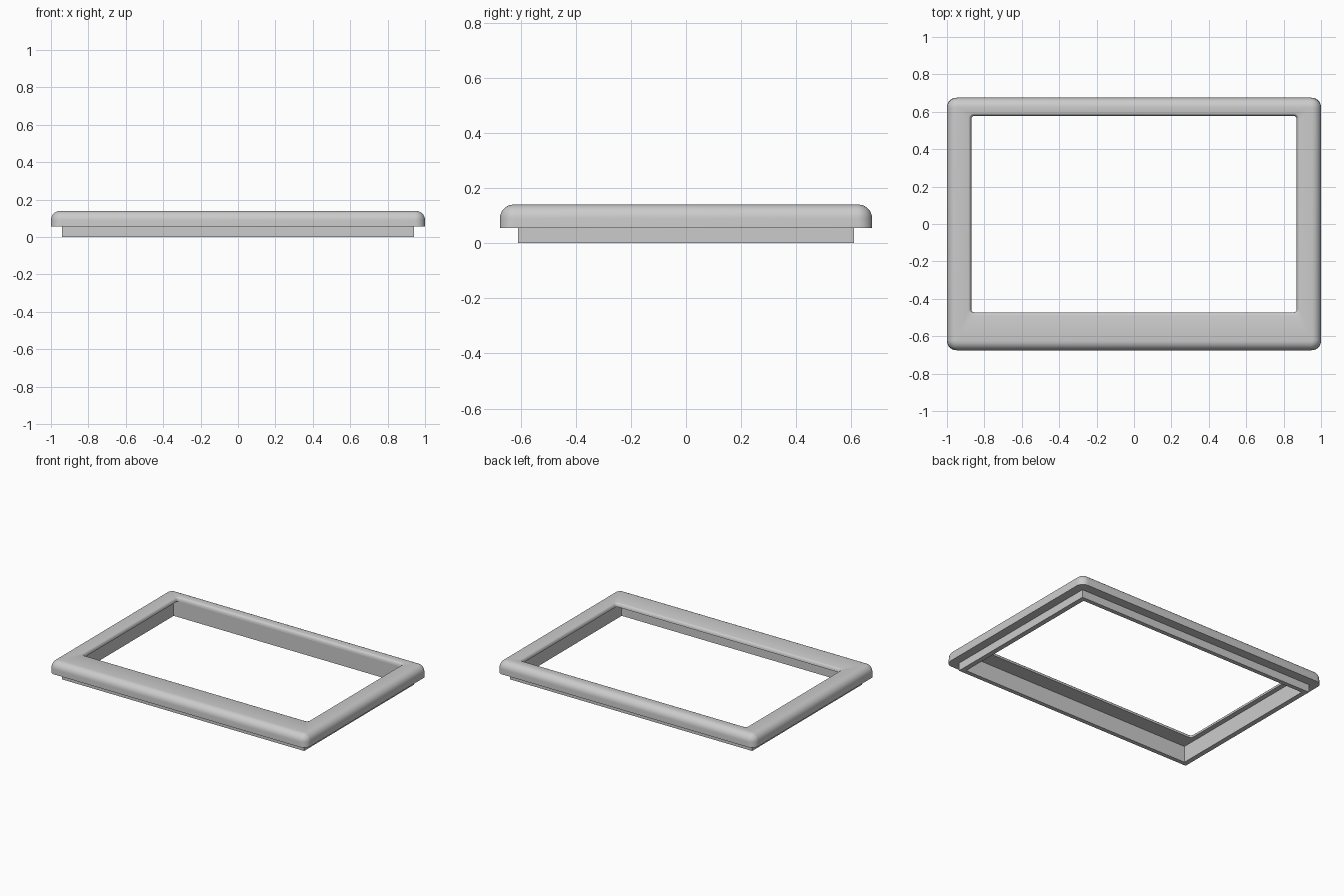
import bpy
import bmesh
from math import sin, cos, pi

cube = bpy.data.objects.get("Cube")
if cube:
    bpy.data.objects.remove(cube)

grey = bpy.data.materials.new("mid grey")
grey.use_nodes = True
colour = (0.6, 0.6, 0.6, 1)
grey.diffuse_color = colour
grey.node_tree.nodes["Principled BSDF"].inputs["Base Color"].default_value = colour

STEPS = 8


def rounded_rect(bm, half_x, front, back, radius, z):
    """Loop of vertices around a rectangle with rounded corners."""
    corners = [(half_x, back), (-half_x, back), (-half_x, front), (half_x, front)]
    signs = [(1, 1), (-1, 1), (-1, -1), (1, -1)]
    loop = []
    for i, ((x, y), (sx, sy)) in enumerate(zip(corners, signs)):
        for k in range(STEPS + 1):
            a = pi / 2 * (i + k / STEPS)
            loop.append(bm.verts.new((x + radius * (cos(a) - sx),
                                      y + radius * (sin(a) - sy), z)))
    return loop


def frame(name, sections):
    """Closed ring swept through a cycle of rectangular loops."""
    bm = bmesh.new()
    loops = [rounded_rect(bm, *s) for s in sections]
    for a, b in zip(loops, loops[1:] + loops[:1]):
        for i in range(len(a)):
            j = (i + 1) % len(a)
            bm.faces.new((a[i], a[j], b[j], b[i]))
    bmesh.ops.remove_doubles(bm, verts=bm.verts, dist=0.0001)
    bmesh.ops.recalc_face_normals(bm, faces=bm.faces)
    mesh = bpy.data.meshes.new(name)
    bm.to_mesh(mesh)
    bm.free()
    mesh.materials.append(grey)
    obj = bpy.data.objects.new(name, mesh)
    bpy.context.collection.objects.link(obj)
    bpy.ops.object.select_all(action='DESELECT')
    obj.select_set(True)
    bpy.context.view_layer.objects.active = obj
    bpy.ops.object.shade_smooth_by_angle(angle=pi / 6)
    return obj


HALF_X, HALF_Y, TOP, LIP, LEDGE = 1.0, 0.675, 0.14, 0.055, 0.115
IN_X, IN_Y = 0.905, 0.58
ROUND = 0.05

# Bezel: flat lip underside, rounded outer edge, flat top, softened opening
sections = [(IN_X, -IN_Y, IN_Y, 0, LIP), (HALF_X, -HALF_Y, HALF_Y, ROUND, LIP)]
for k in range(STEPS + 1):
    a = pi / 2 * k / STEPS
    d = ROUND * (1 - cos(a))
    sections.append((HALF_X - d, -HALF_Y + d, HALF_Y - d, ROUND + 0.005 - d,
                     TOP - ROUND * (1 - sin(a))))
for k in range(5):
    a = pi / 2 * k / 4
    d = 0.015 * sin(a)
    sections.append((0.885 - d, -0.487 + d, 0.592 - d, 0.03 - d,
                     LEDGE + (TOP - LEDGE) * cos(a)))
sections.append((IN_X, -IN_Y, IN_Y, 0, LEDGE))
frame("bezel", sections)

# Thin square-cornered skirt below the bezel
OUT_X, OUT_Y = 0.94, 0.61
frame("skirt", [(OUT_X, -OUT_Y, OUT_Y, 0, 0), (OUT_X, -OUT_Y, OUT_Y, 0, LIP),
                (IN_X, -IN_Y, IN_Y, 0, LIP), (IN_X, -IN_Y, IN_Y, 0, 0)])
